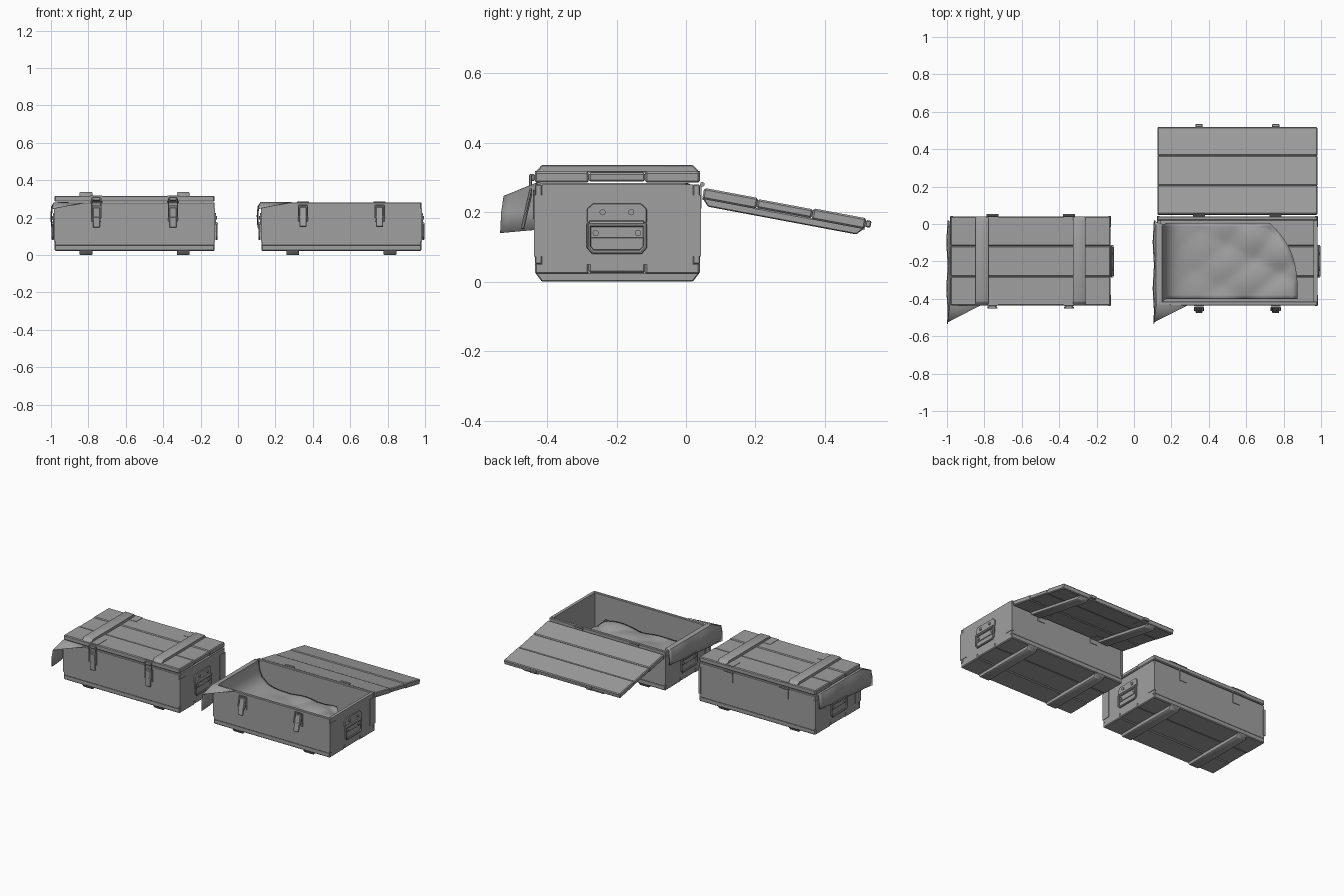
import bpy, bmesh
from math import sin, radians
from mathutils import Matrix, Vector

cube = bpy.data.objects.get("Cube")
if cube:
    bpy.data.objects.remove(cube, do_unlink=True)

grey = bpy.data.materials.new("plain grey")
grey.use_nodes = True
grey.diffuse_color = (0.35, 0.35, 0.35, 1)
grey.node_tree.nodes["Principled BSDF"].inputs["Base Color"].default_value = grey.diffuse_color
parts = []


def finish(name, bm, place, bevel=0.0):
    """Bevel, place and link a bmesh as one part."""
    if bevel:
        bmesh.ops.bevel(bm, geom=bm.edges[:], offset=bevel, segments=1, affect='EDGES')
    bmesh.ops.transform(bm, matrix=place, verts=bm.verts)
    bmesh.ops.recalc_face_normals(bm, faces=bm.faces)
    mesh = bpy.data.meshes.new(name)
    bm.to_mesh(mesh)
    bm.free()
    mesh.materials.append(grey)
    ob = bpy.data.objects.new(name, mesh)
    bpy.context.collection.objects.link(ob)
    parts.append(ob)
    return ob


def box(name, place, x, y, z, bevel=0.0):
    bm = bmesh.new()
    bmesh.ops.create_cube(bm, size=1)
    for v in bm.verts:
        v.co = [(a + b) / 2 + c * (b - a) for (a, b), c in zip((x, y, z), v.co)]
    return finish(name, bm, place, bevel)


def prism(name, place, outline, x0, x1, bevel=0.0):
    """Extrude a y-z outline along x."""
    bm = bmesh.new()
    face = bm.faces.new([bm.verts.new((x0, y, z)) for y, z in outline])
    new = bmesh.ops.extrude_face_region(bm, geom=[face])["geom"]
    bmesh.ops.translate(bm, vec=(x1 - x0, 0, 0),
                        verts=[g for g in new if isinstance(g, bmesh.types.BMVert)])
    return finish(name, bm, place, bevel)


def rod(name, place, points, radius, sides=8):
    """Round bar through a list of points."""
    bm = bmesh.new()
    for a, b in zip(points, points[1:]):
        a, b = Vector(a), Vector(b)
        turn = (b - a).to_track_quat('Z', 'Y').to_matrix().to_4x4()
        bmesh.ops.create_cone(bm, cap_ends=True, segments=sides, radius1=radius, radius2=radius,
                              depth=(b - a).length + radius * 0.6,
                              matrix=Matrix.Translation((a + b) / 2) @ turn)
    return finish(name, bm, place)


HALF, FRONT, BACK = 0.4275, -0.435, 0.04
SEAMS = (FRONT, -0.28, -0.118, BACK)
PIVOT = Vector((0, 0.047, 0.278))


def planks(name, place, z0, z1, recess):
    for i, (a, b) in enumerate(zip(SEAMS, SEAMS[1:])):
        low, high = (recess if i == 1 else (0, 0))
        box(f"{name}_plank", place, (-HALF, HALF), (a, b), (z0 + low, z1 + high), 0.005)


def batten(name, place, x, z_board, z_out):
    prism(name, place, [(FRONT, z_board), (FRONT + 0.02, z_out), (BACK - 0.02, z_out), (BACK, z_board)],
          x - 0.034, x + 0.034, 0.003)


def handle(place, s):
    end = s * HALF
    prism("handle_plate", place, [(-0.285, 0.17), (-0.285, 0.21), (-0.268, 0.225), (-0.13, 0.225),
                                  (-0.113, 0.21), (-0.113, 0.17)], end, end + s * 0.008, 0.002)
    prism("handle_lower_plate", place, [(-0.28, 0.125), (-0.28, 0.165), (-0.118, 0.165), (-0.118, 0.125)],
          end, end + s * 0.006, 0.002)
    rod("handle_grip", place, [(end + s * 0.009, y, 0.167) for y in (-0.275, -0.125)], 0.009)
    ring = [(-0.28, 0.165), (-0.28, 0.1), (-0.268, 0.086), (-0.13, 0.086), (-0.118, 0.1), (-0.118, 0.165)]
    rod("handle_bail", place, [(end + s * 0.01, y, z) for y, z in ring], 0.006)
    for y, z in ((-0.24, 0.2), (-0.158, 0.2), (-0.26, 0.14), (-0.138, 0.14)):
        rod("handle_bolt", place, [(end, y, z), (end + s * 0.011, y, z)], 0.009)


def latch(place, x, is_open):
    box("latch_plate", place, (x - 0.026, x + 0.026), (FRONT - 0.006, FRONT), (0.18, 0.265), 0.002)
    tilt = Matrix.Identity(4)
    if is_open:
        hub = Matrix.Translation((0, FRONT - 0.006, 0.26))
        tilt = hub @ Matrix.Rotation(radians(-13), 4, 'X') @ hub.inverted()
    box("latch_lever", place @ tilt, (x - 0.019, x + 0.019), (FRONT - 0.016, FRONT - 0.006),
        (0.147, 0.255), 0.003)
    top = 0.265 if is_open else 0.305
    loop = [(x - 0.024, 0.2), (x - 0.024, top), (x + 0.024, top), (x + 0.024, 0.2), (x - 0.024, 0.2)]
    rod("latch_loop", place @ tilt, [(px, FRONT - 0.013, z) for px, z in loop], 0.004, 6)


def lid(place):
    planks("lid", place, 0.285, 0.317, (0.003, -0.003))
    for s in (-1, 1):
        batten("lid_batten", place, s * 0.26, 0.314, 0.336)
        x = s * 0.205
        box("latch_hook", place, (x - 0.02, x + 0.02), (FRONT - 0.016, FRONT), (0.29, 0.31), 0.003)
        for y in ((FRONT, -0.345), (-0.03, BACK)):
            box("lid_strap", place, (x - 0.03, x + 0.03), y, (0.314, 0.319))


def cloth(place):
    """Crumpled sheet lying inside, pulled over one end and flaring past the front corner."""
    path = [(-0.017, 0.14, -0.535, 0.02), (-0.02, 0.2, -0.532, 0.02), (-0.016, 0.246, -0.525, 0.02),
            (-0.005, 0.281, -0.437, 0.01), (0.024, 0.283, -0.43, 0.0), (0.036, 0.22, -0.405, 0.0)]
    path += [(0.05 + 0.028 * i, 0.12 + 0.06 * 0.6 ** i, -0.4, 0.005) for i in range(26)]
    rows, bm = 20, bmesh.new()
    grid = []
    for i, (x, z, front, back) in enumerate(path):
        line = []
        for j in range(rows + 1):
            v = j / rows
            px, pz = x - HALF, z
            if i < 3:
                pz += (0.05 if i == 0 else 0.015) * v
                px += 0.003 * sin(v * 14)
            elif i > 7:
                px -= 0.16 * v ** 3 * (i / len(path)) ** 2
                crease = abs(sin(7 * x + 5 * v)) + 0.6 * abs(sin(13 * x - 7 * v))
                pz += 0.03 * x * (crease - 0.7)
            line.append(bm.verts.new((px, front + (back - front) * v, pz)))
        grid.append(line)
    for a, b in zip(grid, grid[1:]):
        for j in range(rows):
            bm.faces.new((a[j], b[j], b[j + 1], a[j + 1]))
    # flap folded along the front rim
    rim = bm.verts.new((0.16 - HALF, FRONT, 0.281))
    bm.faces.new((grid[2][0], rim, grid[3][0]))
    bm.faces.new((grid[3][0], rim, grid[4][0]))
    sheet = finish("cloth_sheet", bm, place)
    sheet.modifiers.new("thickness", 'SOLIDIFY').thickness = 0.002


def crate(cx, is_open):
    place = Matrix.Translation((cx, 0, 0))
    # walls and floor
    t = 0.02
    for s in (-1, 1):
        xs = sorted((s * HALF, s * (HALF - t)))
        box("end_wall", place, xs, (FRONT + t, BACK - t), (0.05, 0.28))
        handle(place, s)
    for name, ys in (("front_wall", (FRONT, FRONT + t)), ("back_wall", (BACK - t, BACK))):
        box(name, place, (-HALF, HALF), ys, (0.05, 0.28), 0.003)
    planks("base", place, 0.022, 0.055, (0.003, 0))
    # corner brackets wrapping each upright edge
    for s in (-1, 1):
        end = s * HALF
        for y, inward in ((FRONT, 1), (BACK, -1)):
            box("corner_bracket", place, sorted((end, end + s * 0.003)),
                sorted((y - inward * 0.003, y + inward * 0.055)), (0.073, 0.25))
            box("corner_bracket_return", place, sorted((end + s * 0.003, end - s * 0.012)),
                sorted((y - inward * 0.003, y)), (0.073, 0.25))
        # feet, latches and hinges
        batten("foot_batten", place, s * 0.26, 0.027, 0.0)
        x = s * 0.205
        latch(place, x, is_open)
        box("hinge_plate", place, (x - 0.026, x + 0.026), (BACK, BACK + 0.004), (0.21, 0.278))
        rod("hinge_barrel", place, [(x - 0.03, 0.047, 0.28), (x + 0.03, 0.047, 0.28)], 0.007)
    # lid, swung back when open
    swing = Matrix.Identity(4)
    if is_open:
        hub = Matrix.Translation(PIVOT)
        swing = hub @ Matrix.Rotation(radians(169.4), 4, 'X') @ hub.inverted()
    lid(place @ swing)
    cloth(place)


crate(-0.5525, False)
crate(0.5525, True)

# smooth shading with sharp edges kept
bpy.ops.object.select_all(action='DESELECT')
for ob in parts:
    ob.select_set(True)
bpy.context.view_layer.objects.active = parts[0]
bpy.ops.object.shade_smooth_by_angle(angle=radians(35))
